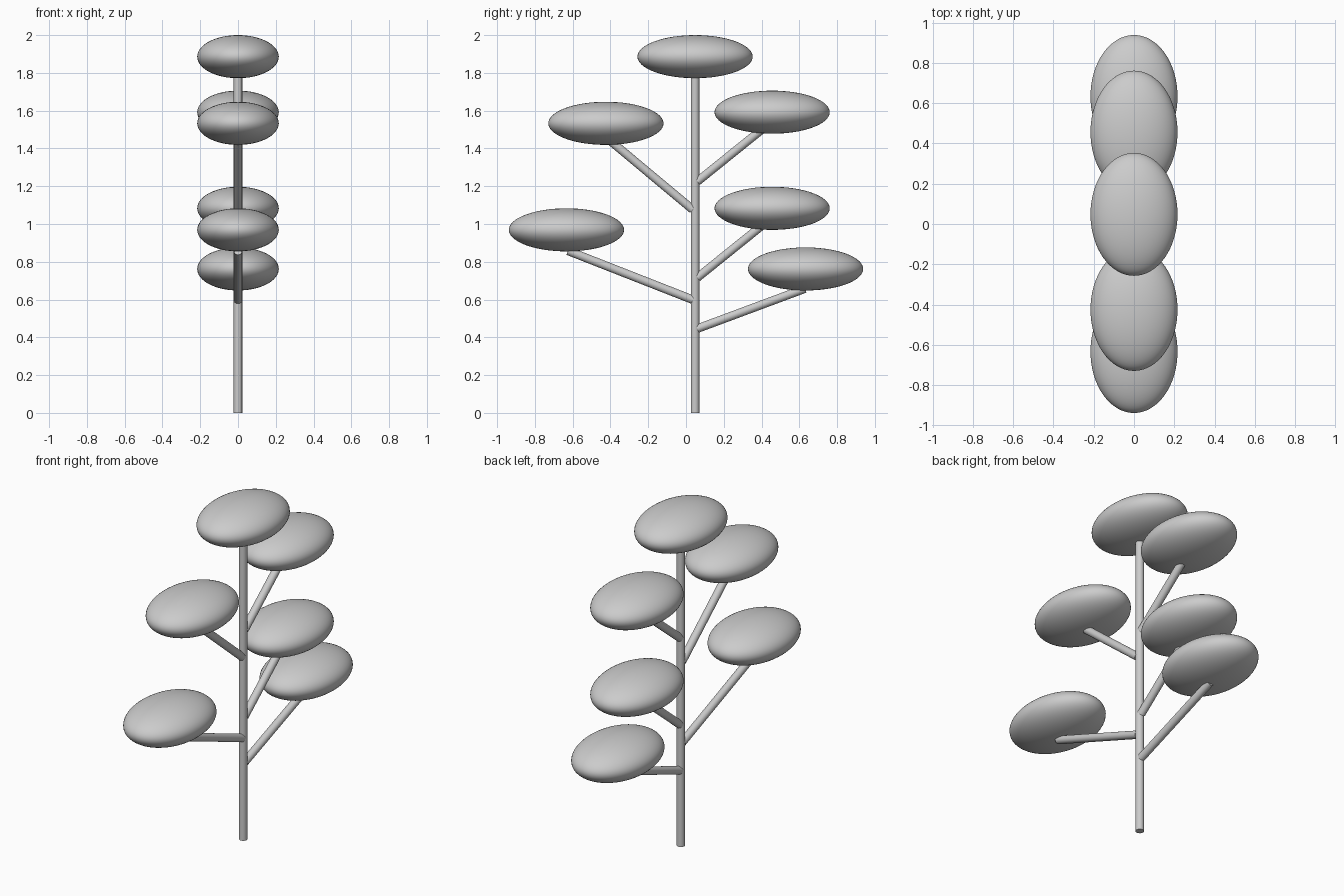
import bpy
from mathutils import Vector

if "Cube" in bpy.data.objects:
    bpy.data.objects.remove(bpy.data.objects["Cube"])

Y0 = 0.048            # trunk position
R = 0.0225            # trunk and branch radius


def smooth():
    bpy.ops.object.shade_smooth_by_angle(angle=0.7)


def rod(name, a, b, r=R):
    a, b = Vector(a), Vector(b)
    d = b - a
    bpy.ops.mesh.primitive_cylinder_add(vertices=32, radius=r, depth=d.length, location=(a + b) / 2)
    o = bpy.context.object
    o.name = name
    o.rotation_euler = d.to_track_quat('Z', 'Y').to_euler()
    smooth()


def foliage(name, y, z):
    bpy.ops.mesh.primitive_uv_sphere_add(segments=64, ring_count=32, radius=1, location=(0, y, z))
    o = bpy.context.object
    o.name = name
    o.scale = (0.216, 0.305, 0.114)
    bpy.ops.object.transform_apply(location=False, rotation=False, scale=True)
    smooth()


# Trunk with crown pad
rod("trunk", (0, Y0, 0), (0, Y0, 1.79))
foliage("foliage_top", Y0, 1.886)

# Side branches: name, pad centre (y, z), branch start (y, z), branch end (y, z)
branches = [
    ("low_right", (0.633, 0.762), (0.060, 0.446), (0.630, 0.658)),
    ("low_left", (-0.633, 0.969), (0.036, 0.599), (-0.625, 0.858)),
    ("mid_right", (0.456, 1.083), (0.060, 0.716), (0.410, 0.998)),
    ("high_left", (-0.424, 1.533), (0.036, 1.076), (-0.393, 1.434)),
    ("high_right", (0.456, 1.592), (0.060, 1.225), (0.410, 1.507)),
]
for name, pad, start, end in branches:
    rod("branch_" + name, (0, *start), (0, *end))
    foliage("foliage_" + name, *pad)
